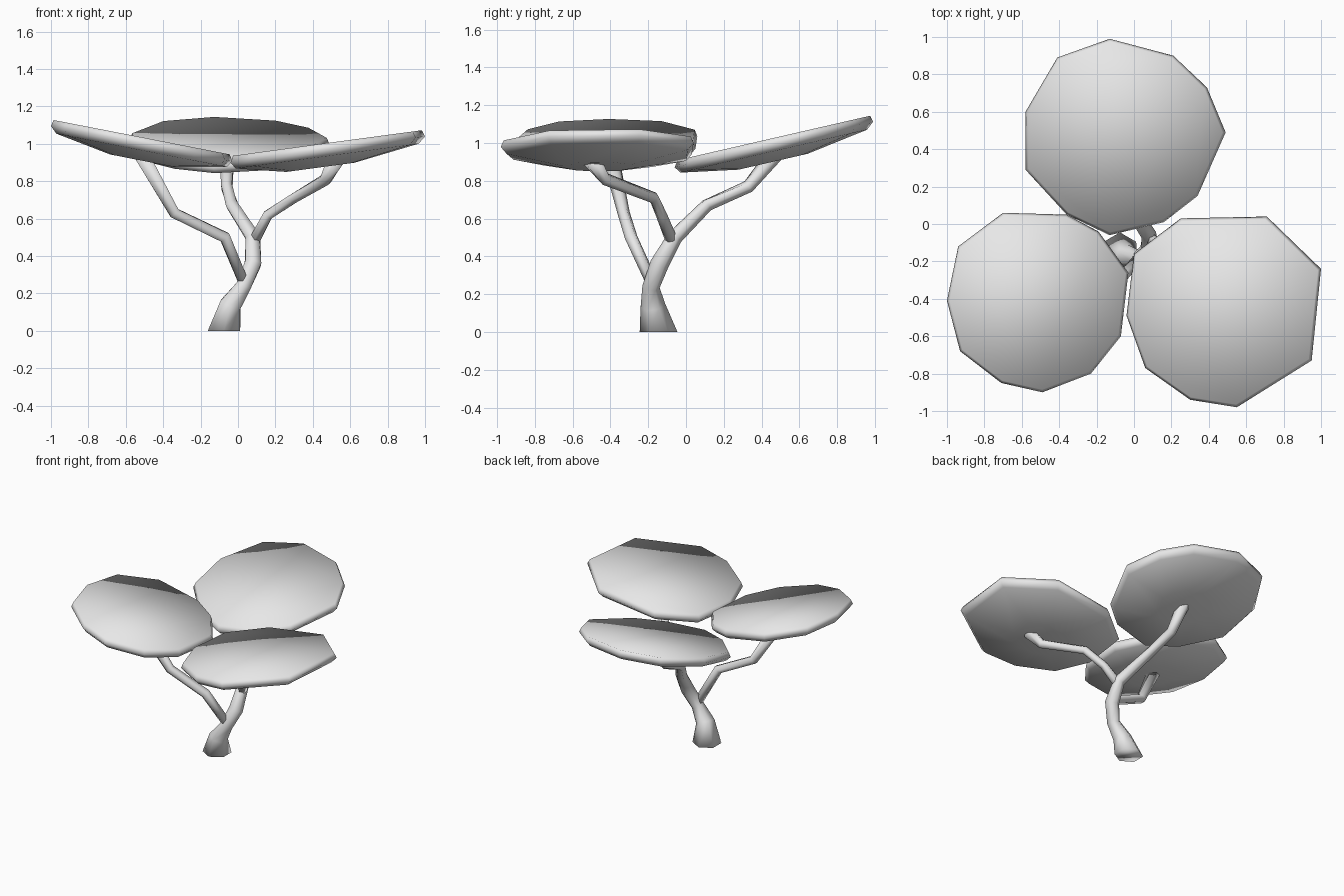
import bpy
import bmesh
import math
from mathutils import Vector

default_cube = bpy.data.objects.get("Cube")
if default_cube:
    bpy.data.objects.remove(default_cube, do_unlink=True)

# One plain grey for the whole tree
grey = bpy.data.materials.new("plain_grey")
grey.use_nodes = True
grey.diffuse_color = (0.8, 0.8, 0.8, 1)
grey.node_tree.nodes["Principled BSDF"].inputs["Base Color"].default_value = grey.diffuse_color


def loft(name, rings):
    """Join equal-sized rings of points into a closed, smooth-shaded solid."""
    bm = bmesh.new()
    loops = [[bm.verts.new(point) for point in ring] for ring in rings]
    count = len(loops[0])
    for lower, upper in zip(loops, loops[1:]):
        for i in range(count):
            j = (i + 1) % count
            bm.faces.new((lower[i], lower[j], upper[j], upper[i]))
    bm.faces.new(loops[0])
    bm.faces.new(loops[-1])
    bmesh.ops.recalc_face_normals(bm, faces=bm.faces)
    for face in bm.faces:
        face.smooth = True
    mesh = bpy.data.meshes.new(name)
    bm.to_mesh(mesh)
    bm.free()
    mesh.materials.append(grey)
    obj = bpy.data.objects.new(name, mesh)
    bpy.context.collection.objects.link(obj)
    return obj


def limb(name, path, sides=6, flat_start=False):
    """Tapered tube through (x, y, z, radius) stations."""
    centres = [Vector(station[:3]) for station in path]
    rings = []
    for i, (centre, station) in enumerate(zip(centres, path)):
        before = centres[max(i - 1, 0)]
        after = centres[min(i + 1, len(centres) - 1)]
        axis = (after - before).normalized()
        if flat_start and i == 0:
            axis = Vector((0, 0, 1))
        across = Vector((0, 1, 0)).cross(axis).normalized()
        along = axis.cross(across)
        ring = []
        for k in range(sides):
            angle = math.tau * (k + 0.5) / sides
            ring.append(centre + station[3] * (across * math.cos(angle) + along * math.sin(angle)))
        rings.append(ring)
    return loft(name, rings)


def canopy(name, outline, height, slope_x, slope_y):
    """Tilted flat-topped pad with a rounded rim and a bulging underside."""
    middle = sum((Vector(p) for p in outline), Vector((0, 0))) / len(outline)
    profile = ((0.97, 0), (1, -0.035), (0.94, -0.07), (0.35, -0.125))
    rings = []
    for scale, drop in profile:
        ring = []
        for point in outline:
            p = middle + (Vector(point) - middle) * scale
            ring.append((p.x, p.y, height + slope_x * p.x + slope_y * p.y + drop))
        rings.append(ring)
    return loft(name, rings)


# Trunk, continuing into the back branch
limb("trunk_and_back_branch", [
    (-0.075, -0.145, 0, 0.1), (-0.04, -0.175, 0.14, 0.066),
    (0.03, -0.185, 0.24, 0.046), (0.08, -0.14, 0.36, 0.05),
    (0.08, -0.06, 0.5, 0.042), (-0.03, 0.11, 0.67, 0.036),
    (-0.06, 0.33, 0.77, 0.034), (-0.06, 0.47, 0.94, 0.045),
], flat_start=True)

# Side branches
limb("left_branch", [
    (0.08, -0.07, 0.47, 0.034), (0.16, -0.13, 0.62, 0.03),
    (0.3, -0.17, 0.71, 0.03), (0.47, -0.43, 0.81, 0.034),
    (0.52, -0.5, 0.91, 0.05),
])
limb("right_branch", [
    (0.03, -0.18, 0.26, 0.032), (-0.07, -0.29, 0.5, 0.034),
    (-0.34, -0.33, 0.63, 0.033), (-0.51, -0.4, 0.93, 0.045),
])

# Leaf pads
canopy("back_canopy", [
    (-0.13, 0.99), (0.21, 0.9), (0.39, 0.73), (0.49, 0.49), (0.34, 0.15), (0.16, 0.01),
    (-0.13, -0.06), (-0.36, 0.05), (-0.58, 0.29), (-0.58, 0.6), (-0.41, 0.89),
], height=0.92, slope_x=0, slope_y=0.23)
canopy("right_canopy", [
    (-0.7, 0.06), (-0.36, 0.05), (-0.19, -0.04), (-0.03, -0.26), (-0.07, -0.6), (-0.23, -0.8),
    (-0.49, -0.9), (-0.71, -0.85), (-0.93, -0.68), (-1, -0.41), (-0.94, -0.12),
], height=0.935, slope_x=-0.195, slope_y=0)
canopy("left_canopy", [
    (0.25, 0.03), (0.71, 0.04), (1, -0.24), (0.95, -0.73), (0.55, -0.98),
    (0.3, -0.94), (0.06, -0.77), (-0.04, -0.49), (0, -0.16),
], height=0.94, slope_x=0.135, slope_y=0)
